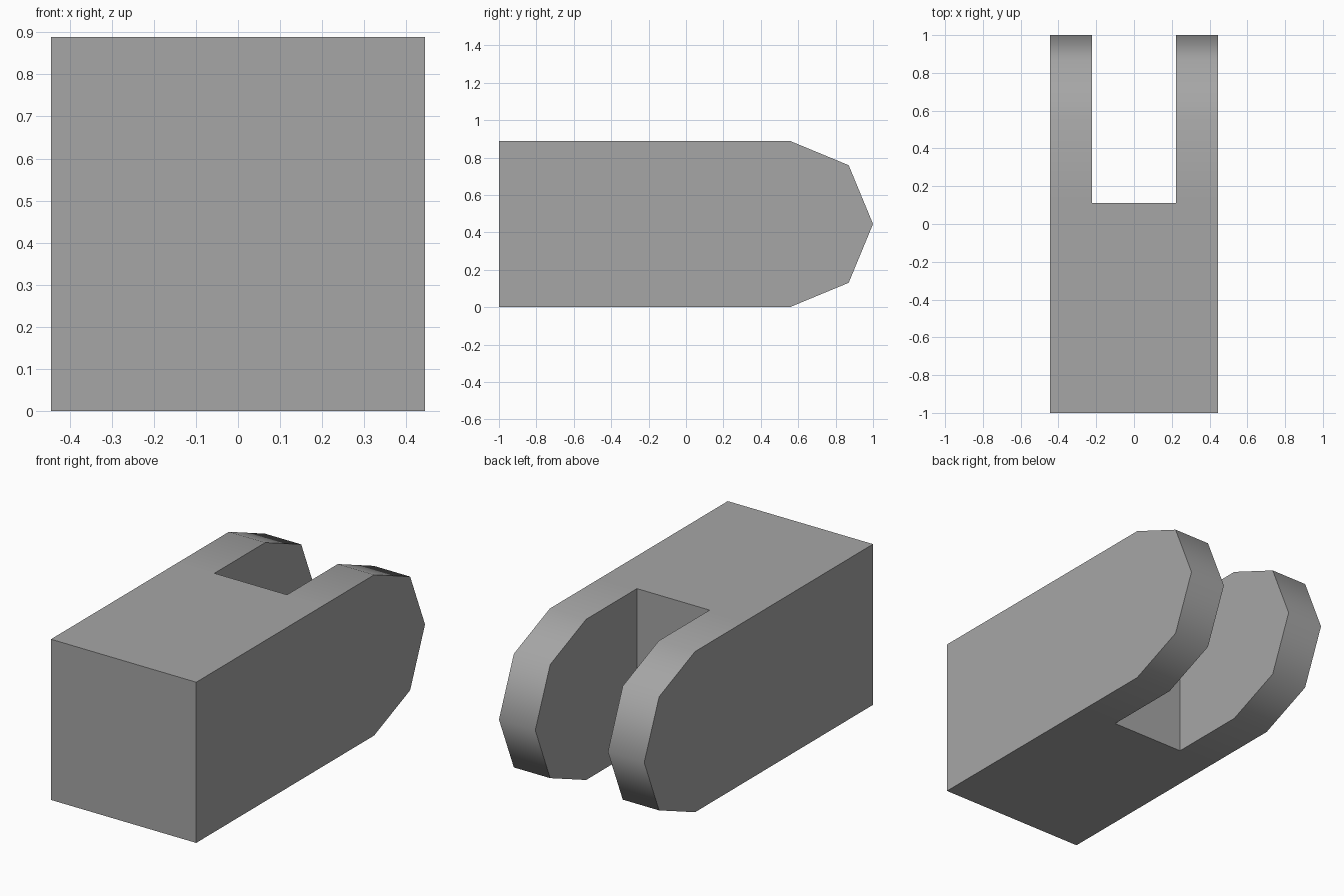
import bpy, bmesh, math

if "Cube" in bpy.data.objects:
    bpy.data.objects.remove(bpy.data.objects["Cube"])

R = 4 / 9            # half width, and radius of the rounded fork tips
S = 2 / 9            # half width of the slot
Y0, YS, YC = -1.0, 1 / 9, 1 - R   # back end, slot floor, tip centre

bm = bmesh.new()


def slab(profile, x0, x1):
    """Extrude a (y, z) profile from x0 to x1."""
    a = [bm.verts.new((x0, y, z)) for y, z in profile]
    b = [bm.verts.new((x1, y, z)) for y, z in profile]
    bm.faces.new(a)
    bm.faces.new(b[::-1])
    n = len(profile)
    for i in range(n):
        j = (i + 1) % n
        bm.faces.new((a[i], b[i], b[j], a[j]))


# Solid block, split in line with the slot
block = [(Y0, 0), (YS, 0), (YS, 2 * R), (Y0, 2 * R)]
for x0, x1 in ((-R, -S), (-S, S), (S, R)):
    slab(block, x0, x1)

# Two fork arms with four-sided rounded tips
tip = [(YC + R * math.cos(t), R + R * math.sin(t))
       for t in (math.radians(-90 + 45 * i) for i in range(5))]
arm = [(YS, 0)] + tip + [(YS, 2 * R)]
for x0, x1 in ((-R, -S), (S, R)):
    slab(arm, x0, x1)

# Remove touching inner faces and weld into one skin
groups = {}
for f in bm.faces:
    key = tuple(round(c, 4) + 0.0 for c in f.calc_center_median())
    groups.setdefault(key, []).append(f)
inner = [f for g in groups.values() if len(g) > 1 for f in g]
bmesh.ops.delete(bm, geom=inner, context='FACES')
bmesh.ops.remove_doubles(bm, verts=bm.verts[:], dist=1e-4)
bmesh.ops.recalc_face_normals(bm, faces=bm.faces[:])

# Smooth round the tips, sharp at right angles
for f in bm.faces:
    f.smooth = True
for e in bm.edges:
    e.smooth = e.calc_face_angle(0) < math.radians(60)

mesh = bpy.data.meshes.new("fork_block")
bm.to_mesh(mesh)
bm.free()
grey = bpy.data.materials.new("mid grey")
grey.diffuse_color = (0.38, 0.38, 0.38, 1)
grey.use_nodes = True
grey.node_tree.nodes["Principled BSDF"].inputs["Base Color"].default_value = grey.diffuse_color
mesh.materials.append(grey)
obj = bpy.data.objects.new("fork_block", mesh)
bpy.context.collection.objects.link(obj)
